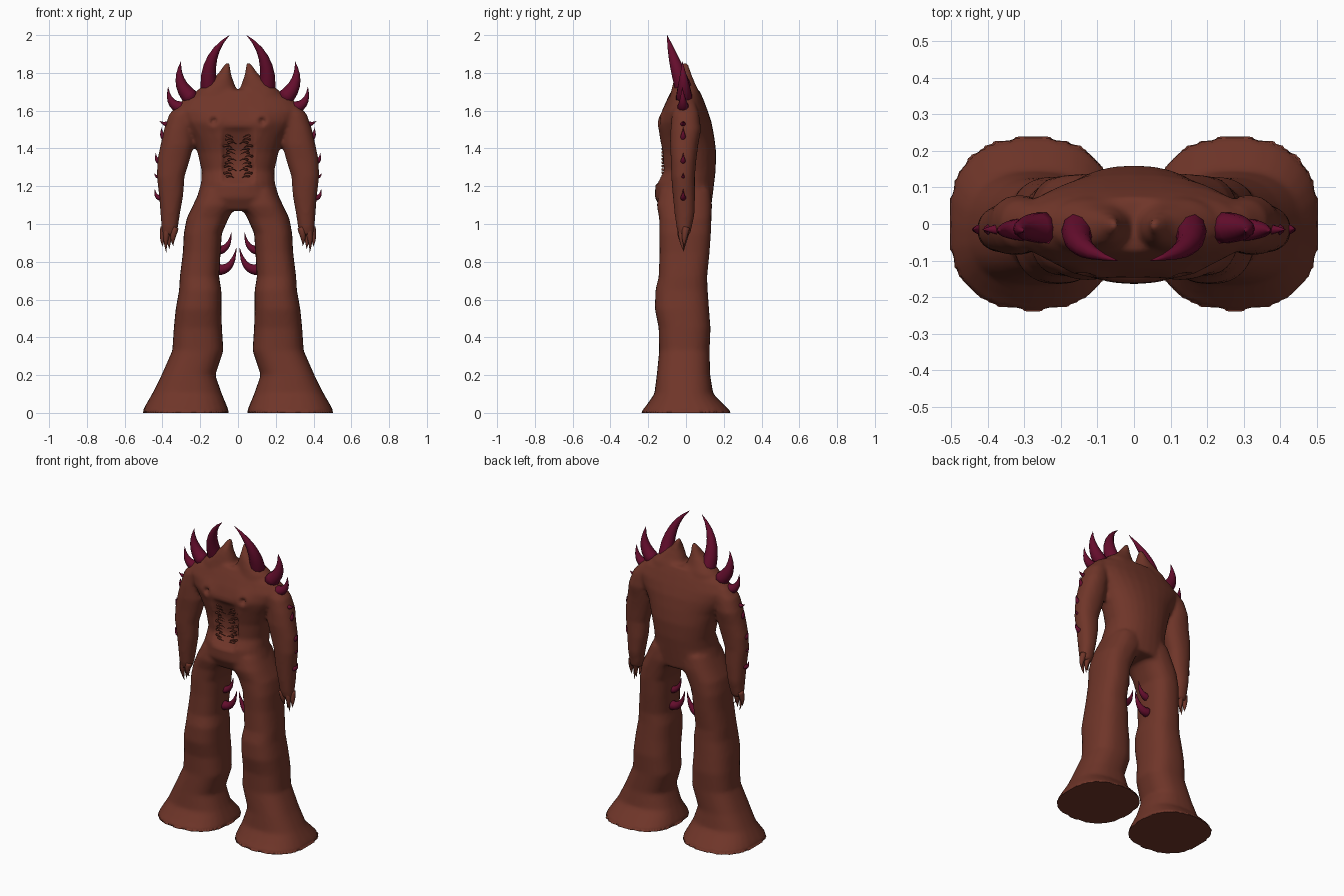
import bpy, bmesh, math
from mathutils import Vector

cube = bpy.data.objects.get("Cube")
if cube:
    bpy.data.objects.remove(cube)


def material(name, rgb):
    m = bpy.data.materials.new(name)
    m.use_nodes = True
    m.diffuse_color = (*rgb, 1)
    node = next(n for n in m.node_tree.nodes if n.type == 'BSDF_PRINCIPLED')
    node.inputs["Base Color"].default_value = (*rgb, 1)
    node.inputs["Roughness"].default_value = 0.8
    return m


HIDE = material("red brown hide", (0.16, 0.036, 0.022))
HORN = material("dark crimson horn", (0.13, 0.004, 0.026))


def skin(bm, rings):
    """Bridge rings of points into a closed tube."""
    loops = [[bm.verts.new(p) for p in ring] for ring in rings]
    n = len(loops[0])
    for a, b in zip(loops, loops[1:]):
        for i in range(n):
            j = (i + 1) % n
            bm.faces.new((a[i], a[j], b[j], b[i]))
    bm.faces.new(loops[0])
    bm.faces.new(loops[-1])


def loft(bm, levels, side=1, power=2.2, n=28):
    """Stack rounded rings given as (z, x low, x high, y low, y high)."""
    rings = []
    for z, x0, x1, y0, y1 in levels:
        ring = []
        for i in range(n):
            a = math.tau * i / n
            c, s = math.cos(a), math.sin(a)
            u = math.copysign(abs(c) ** (2 / power), c)
            v = math.copysign(abs(s) ** (2 / power), s)
            ring.append((side * ((x0 + x1) / 2 + u * (x1 - x0) / 2),
                         (y0 + y1) / 2 + v * (y1 - y0) / 2, z))
        rings.append(ring)
    skin(bm, rings)


def spike(bm, points, radius, side=1, n=10, steps=7):
    """Tapered horn along a smooth curve through three control points."""
    a, b, c = (Vector((side * x, y, z)) for x, y, z in points)
    rings = []
    for k in range(steps + 1):
        t = k / steps
        centre = a * (1 - t) ** 2 + b * 2 * t * (1 - t) + c * t * t
        along = ((b - a) * (1 - t) + (c - b) * t).normalized()
        u = along.cross(Vector((0, 1, 0.01))).normalized()
        v = along.cross(u)
        r = radius * max(1 - t ** 1.4, 0.02)
        rings.append([centre + r * (u * math.cos(math.tau * i / n) + v * math.sin(math.tau * i / n))
                      for i in range(n)])
    skin(bm, rings)


def finish(bm, name, mat):
    bmesh.ops.recalc_face_normals(bm, faces=bm.faces)
    me = bpy.data.meshes.new(name)
    bm.to_mesh(me)
    bm.free()
    me.materials.append(mat)
    for p in me.polygons:
        p.use_smooth = True
    ob = bpy.data.objects.new(name, me)
    bpy.context.scene.collection.objects.link(ob)
    return ob


# Body: torso, neck points, arms and flared legs fused into one skin
bm = bmesh.new()
TORSO = [(1.07, .225, -.13, .13), (1.14, .218, -.165, .14), (1.22, .195, -.162, .15),
         (1.28, .192, -.13, .157), (1.38, .215, -.133, .16), (1.46, .245, -.147, .15),
         (1.54, .30, -.147, .135), (1.6, .33, -.127, .115), (1.66, .29, -.10, .092),
         (1.71, .20, -.075, .07)]
loft(bm, [(z, -w, w, y0, y1) for z, w, y0, y1 in TORSO])
NECK = [(1.62, .005, .24, -.1, .09), (1.7, .004, .225, -.08, .07), (1.74, .018, .175, -.07, .05),
        (1.79, .036, .11, -.055, .03), (1.855, .045, .063, -.015, .01)]
ARM = [(1.64, .22, .31, -.05, .05), (1.58, .22, .365, -.075, .07), (1.5, .235, .392, -.082, .08),
       (1.42, .235, .41, -.085, .065), (1.34, .255, .427, -.08, .055), (1.25, .283, .43, -.078, .047),
       (1.15, .29, .418, -.07, .048), (1.05, .308, .41, -.06, .045), (.98, .318, .405, -.05, .03),
       (.94, .33, .40, -.04, .02)]
LEG = [(0, .045, .51, -.242, .244), (.04, .06, .49, -.21, .205), (.1, .085, .455, -.168, .145),
       (.2, .12, .405, -.155, .128), (.33, .077, .348, -.142, .125), (.45, .085, .34, -.145, .13),
       (.55, .088, .33, -.165, .122), (.65, .088, .312, -.162, .115), (.72, .1, .308, -.145, .112),
       (.85, .092, .292, -.14, .125), (.95, .085, .287, -.142, .132), (1.03, .05, .272, -.142, .135),
       (1.1, .01, .238, -.155, .138), (1.18, .01, .2, -.14, .13)]
for side in (1, -1):
    loft(bm, NECK, side)
    loft(bm, ARM, side)
    loft(bm, LEG, side, power=2.5)
body = finish(bm, "body", HIDE)
mod = body.modifiers.new("fuse", 'REMESH')
mod.mode = 'VOXEL'
mod.voxel_size = 0.012
mod.use_smooth_shade = True
mod = body.modifiers.new("soften", 'SMOOTH')
mod.factor = 0.5
mod.iterations = 4
fused = bpy.data.meshes.new_from_object(body.evaluated_get(bpy.context.evaluated_depsgraph_get()))
body.modifiers.clear()
body.data = fused

# Sunken belly gash and chest dimples
for v in fused.vertices:
    x, y, z = v.co
    if y < -0.03:
        belly = max(0, 1 - (x / .085) ** 2) * max(0, 1 - ((z - 1.36) / .15) ** 2)
        d = math.hypot(abs(x) - .13, z - 1.545)
        v.co.y += .045 * belly ** .6 + .03 * math.exp(-(d / .018) ** 2) - .016 * math.exp(-(d / .05) ** 2)
    if v.co.z < 0.012:
        v.co.z = 0

# Ragged teeth along both edges of the gash
bm = bmesh.new()
for side in (1, -1):
    for k in range(13):
        z = 1.25 + k * .018
        x = .062 + .014 * math.sin(k * 2.3)
        spike(bm, [(x, -.115, z), (x - .02, -.14, z + .012), (x - .045, -.12, z - .008)],
              .007, side, n=6, steps=3)
finish(bm, "belly_teeth", HIDE)

# Fingers
bm = bmesh.new()
for side in (1, -1):
    for x, y, tip in ((.335, -.025, .885), (.355, .005, .865), (.372, -.02, .85), (.39, .0, .88)):
        spike(bm, [(x, y, .98), (x + .015, y - .012, .92), (x + .008, -.01, tip)], .021, side)
finish(bm, "fingers", HIDE)

# Horns and spikes: base, bend, tip, base radius
SPIKES = {
    "crown_horns": [((.145, .0, 1.68), (.19, -.07, 1.88), (.045, -.1, 2.0), .048)],
    "shoulder_horns": [((.24, -.01, 1.66), (.335, -.01, 1.74), (.302, -.02, 1.86), .045),
                       ((.29, -.015, 1.615), (.37, -.015, 1.62), (.37, -.02, 1.725), .034),
                       ((.32, -.015, 1.54), (.38, -.015, 1.515), (.415, -.015, 1.545), .024)],
    "arm_spikes": [((.375, -.015, 1.45), (.41, -.015, 1.46), (.404, -.015, 1.51), .02),
                   ((.405, -.015, 1.33), (.437, -.015, 1.33), (.435, -.015, 1.375), .018),
                   ((.41, -.015, 1.25), (.435, -.015, 1.245), (.443, -.015, 1.27), .012),
                   ((.395, -.015, 1.14), (.44, -.015, 1.13), (.44, -.015, 1.185), .018)],
    "thigh_spikes": [((.11, .0, .86), (.045, .0, .86), (.035, .0, .955), .024),
                     ((.11, .0, .76), (.03, .0, .745), (.008, .0, .875), .03)],
}
for name, horns in SPIKES.items():
    bm = bmesh.new()
    for side in (1, -1):
        for base, bend, tip, radius in horns:
            spike(bm, (base, bend, tip), radius, side)
    finish(bm, name, HORN)
